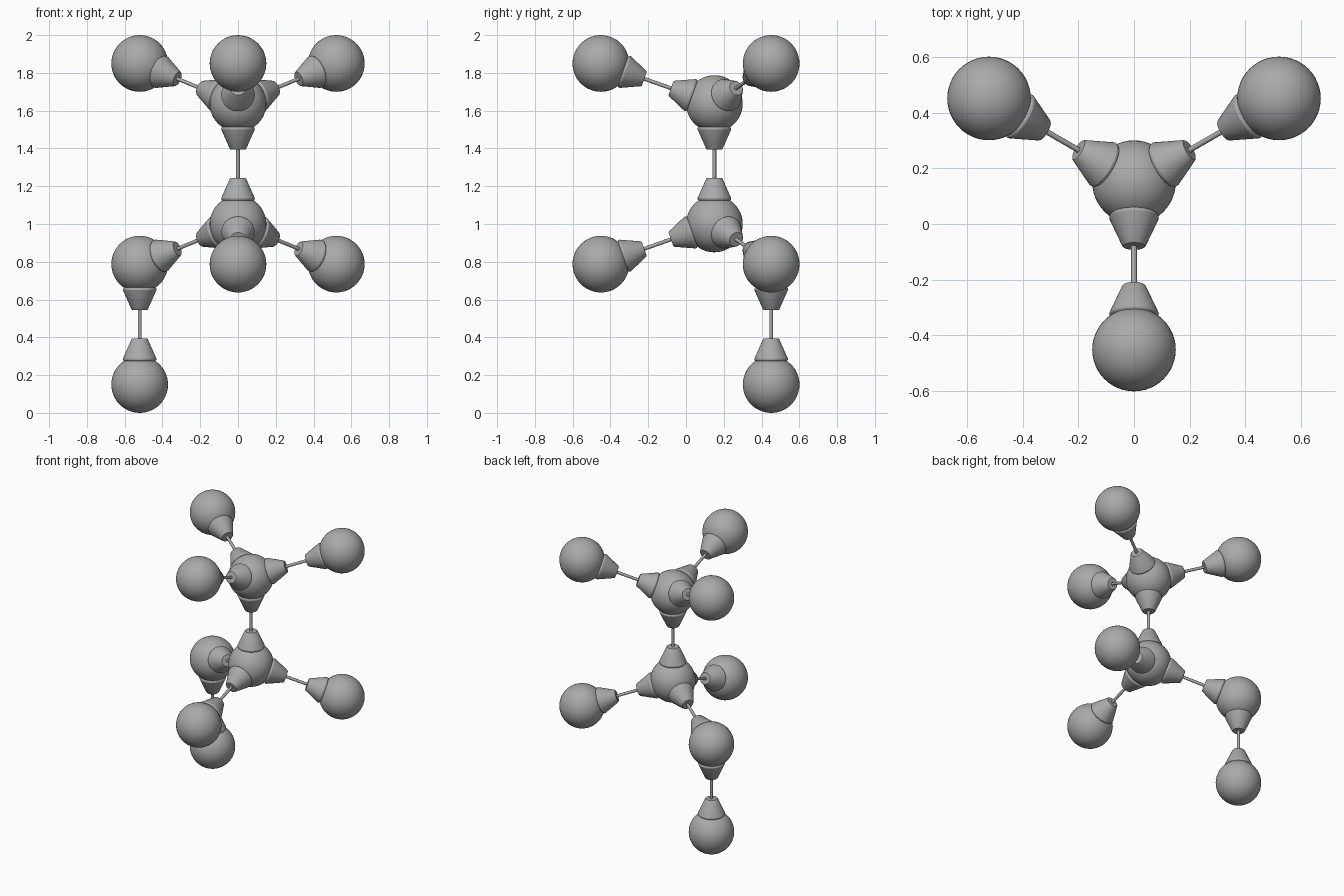
import bpy, bmesh, math
from mathutils import Vector

cube = bpy.data.objects.get("Cube")
if cube:
    bpy.data.objects.remove(cube, do_unlink=True)

BALL = 0.15          # ball radius
BOND = 0.6375        # distance between ball centres
FLAT = BOND * math.sqrt(8) / 3
RISE = BOND / 3

grey = bpy.data.materials.new("matte grey")
grey.use_nodes = True
grey.diffuse_color = (0.4, 0.4, 0.4, 1)
grey.node_tree.nodes["Principled BSDF"].inputs["Base Color"].default_value = (0.4, 0.4, 0.4, 1)


def finish(name, bm, location, direction=None):
    mesh = bpy.data.meshes.new(name)
    bmesh.ops.recalc_face_normals(bm, faces=bm.faces)
    bm.to_mesh(mesh)
    bm.free()
    obj = bpy.data.objects.new(name, mesh)
    bpy.context.collection.objects.link(obj)
    obj.location = location
    if direction:
        obj.rotation_euler = direction.to_track_quat('Z', 'Y').to_euler()
    mesh.materials.append(grey)
    bpy.ops.object.select_all(action='DESELECT')
    obj.select_set(True)
    bpy.context.view_layer.objects.active = obj
    bpy.ops.object.shade_smooth_by_angle(angle=math.radians(30))


def ball(name, centre):
    bm = bmesh.new()
    bmesh.ops.create_uvsphere(bm, u_segments=48, v_segments=24, radius=BALL)
    finish(name, bm, centre)


def lathe(name, profile, origin, direction, sides):
    """Closed turned part from (radius, distance along axis) pairs."""
    bm = bmesh.new()
    rings = [[bm.verts.new((r * math.cos(a), r * math.sin(a), d))
              for a in (math.tau * i / sides for i in range(sides))]
             for r, d in profile]
    for low, high in zip(rings, rings[1:]):
        for i in range(sides):
            j = (i + 1) % sides
            bm.faces.new((low[i], low[j], high[j], high[i]))
    bm.faces.new(rings[0])
    bm.faces.new(rings[-1])
    finish(name, bm, origin, direction)


# Tapered collar with a chamfered rim seated on the ball
COLLAR = [(0.078, 0.118), (0.088, 0.130), (0.089, 0.137),
          (0.043, 0.240), (0.039, 0.244)]


def bond(name, a, b):
    axis = (b - a).normalized()
    lathe(name + "_collar_a", COLLAR, a, axis, 40)
    lathe(name + "_collar_b", COLLAR, b, -axis, 40)
    lathe(name + "_rod", [(0.01, 0.235), (0.01, BOND - 0.235)], a, axis, 12)


# Two tetrahedral hubs, one above the other
low_hub = Vector((0, FLAT / 4, BALL + BOND + RISE))
top_hub = low_hub + Vector((0, 0, BOND))
ball("lower_hub_ball", low_hub)
ball("upper_hub_ball", top_hub)
bond("centre_bond", low_hub, top_hub)

# Three arms on each hub, drooping below and raised above
for level, hub, rise in (("lower", low_hub, -RISE), ("upper", top_hub, RISE)):
    for side, angle in (("front", -90), ("back_left", 30), ("back_right", 150)):
        t = math.radians(angle)
        end = hub + Vector((FLAT * math.cos(t), FLAT * math.sin(t), rise))
        name = level + "_" + side
        ball(name + "_ball", end)
        bond(name + "_bond", hub, end)
        # One lower arm carries a hanging ball
        if name == "lower_back_right":
            foot = end - Vector((0, 0, BOND))
            ball("hanging_ball", foot)
            bond("hanging_bond", foot, end)
